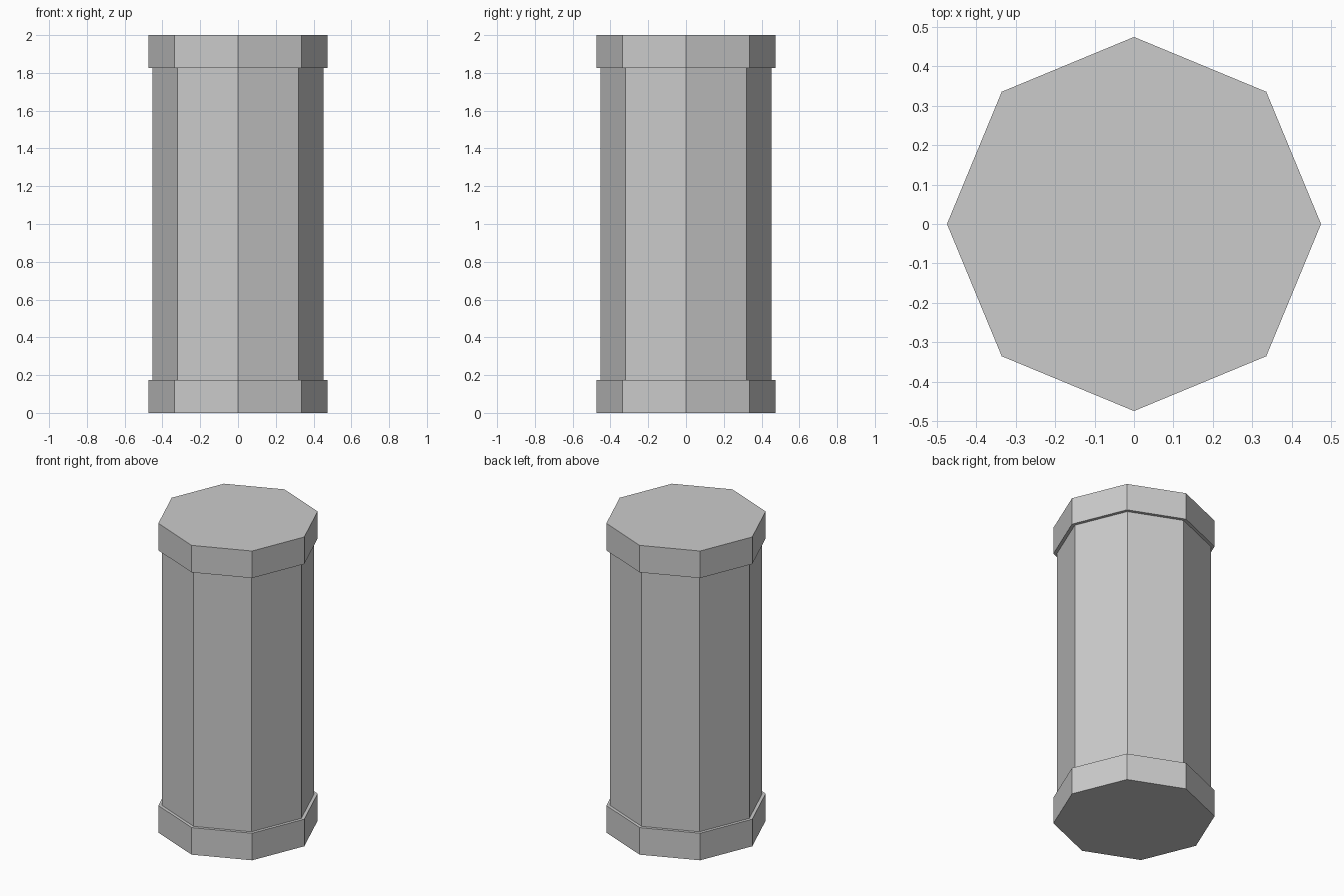
import bpy

if "Cube" in bpy.data.objects:
    bpy.data.objects.remove(bpy.data.objects["Cube"])

SIDES = 8
HEIGHT = 2.0
BAND_H = 0.175
BAND_R = 0.474
SHAFT_R = 0.453


def octagon(name, radius, z0, z1, fill='NGON'):
    bpy.ops.mesh.primitive_cylinder_add(
        vertices=SIDES, radius=radius, depth=z1 - z0,
        end_fill_type=fill, location=(0, 0, (z0 + z1) / 2))
    bpy.context.object.name = name


# Wider end bands
octagon("bottom_band", BAND_R, 0, BAND_H)
octagon("top_band", BAND_R, HEIGHT - BAND_H, HEIGHT)

# Shaft between the bands, open where the bands close it
octagon("shaft", SHAFT_R, BAND_H, HEIGHT - BAND_H, 'NOTHING')
